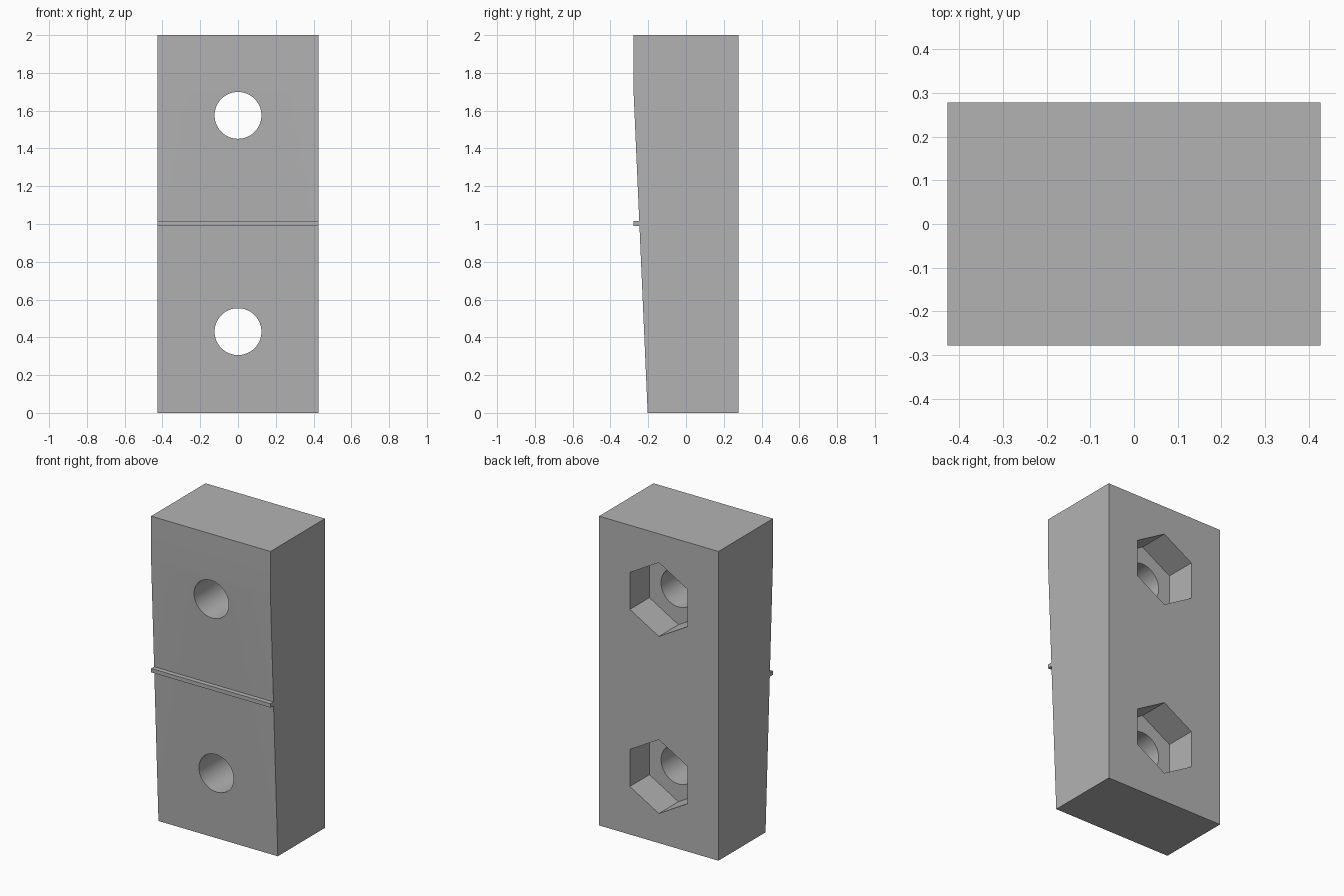
import bpy
import bmesh
from math import pi, radians

if "Cube" in bpy.data.objects:
    bpy.data.objects.remove(bpy.data.objects["Cube"], do_unlink=True)

HALF_WIDTH, BACK, FRONT = 0.427, 0.278, -0.278
BOLT_HEIGHTS = (0.43, 1.575)

grey = bpy.data.materials.new("mid_grey")
grey.use_nodes = True
colour = (0.45, 0.45, 0.45, 1)
grey.diffuse_color = colour
grey.node_tree.nodes["Principled BSDF"].inputs["Base Color"].default_value = colour


def extrude_profile(name, profile):
    """Extrude a (y, z) outline across the full width."""
    bm = bmesh.new()
    face = bm.faces.new([bm.verts.new((-HALF_WIDTH, y, z)) for y, z in profile])
    moved = bmesh.ops.extrude_face_region(bm, geom=[face])["geom"]
    bmesh.ops.translate(bm, vec=(2 * HALF_WIDTH, 0, 0),
                        verts=[v for v in moved if isinstance(v, bmesh.types.BMVert)])
    bmesh.ops.recalc_face_normals(bm, faces=bm.faces)
    mesh = bpy.data.meshes.new(name)
    bm.to_mesh(mesh)
    bm.free()
    mesh.materials.append(grey)
    obj = bpy.data.objects.new(name, mesh)
    bpy.context.collection.objects.link(obj)
    return obj


def cut_prism(target, name, sides, radius, y0, y1, z):
    """Cut a prism running along y out of the target."""
    bpy.ops.mesh.primitive_cylinder_add(
        vertices=sides, radius=radius, depth=y1 - y0,
        location=(0, (y0 + y1) / 2, z), rotation=(pi / 2, 0, 0))
    cutter = bpy.context.object
    cutter.name = name
    cutter.data.materials.append(grey)
    cutter.hide_render = True
    mod = target.modifiers.new(name, "BOOLEAN")
    mod.operation, mod.solver, mod.object = "DIFFERENCE", "EXACT", cutter
    bpy.context.view_layer.objects.active = target
    bpy.ops.object.modifier_apply(modifier=mod.name)
    bpy.data.objects.remove(cutter, do_unlink=True)


# Block with a vertical top front and a tapered lower front
block = extrude_profile("tapered_block", [
    (BACK, 0), (BACK, 2), (FRONT, 2), (FRONT, 1.71), (-0.203, 0)])

# Bolt holes with hexagonal nut pockets in the back
for z in BOLT_HEIGHTS:
    cut_prism(block, "bolt_hole", 64, 0.124, -0.5, 0.5, z)
    cut_prism(block, "nut_pocket", 6, 0.239, BACK - 0.2, 0.5, z)

# Thin ridge across the middle of the front
extrude_profile("front_ridge", [
    (-0.235, 0.99), (-0.235, 1.015), (FRONT, 1.015), (FRONT, 0.99)])

# Round bores shade smoothly, all other edges stay sharp
bpy.ops.object.select_all(action="DESELECT")
block.select_set(True)
bpy.context.view_layer.objects.active = block
bpy.ops.object.shade_smooth_by_angle(angle=radians(20))
